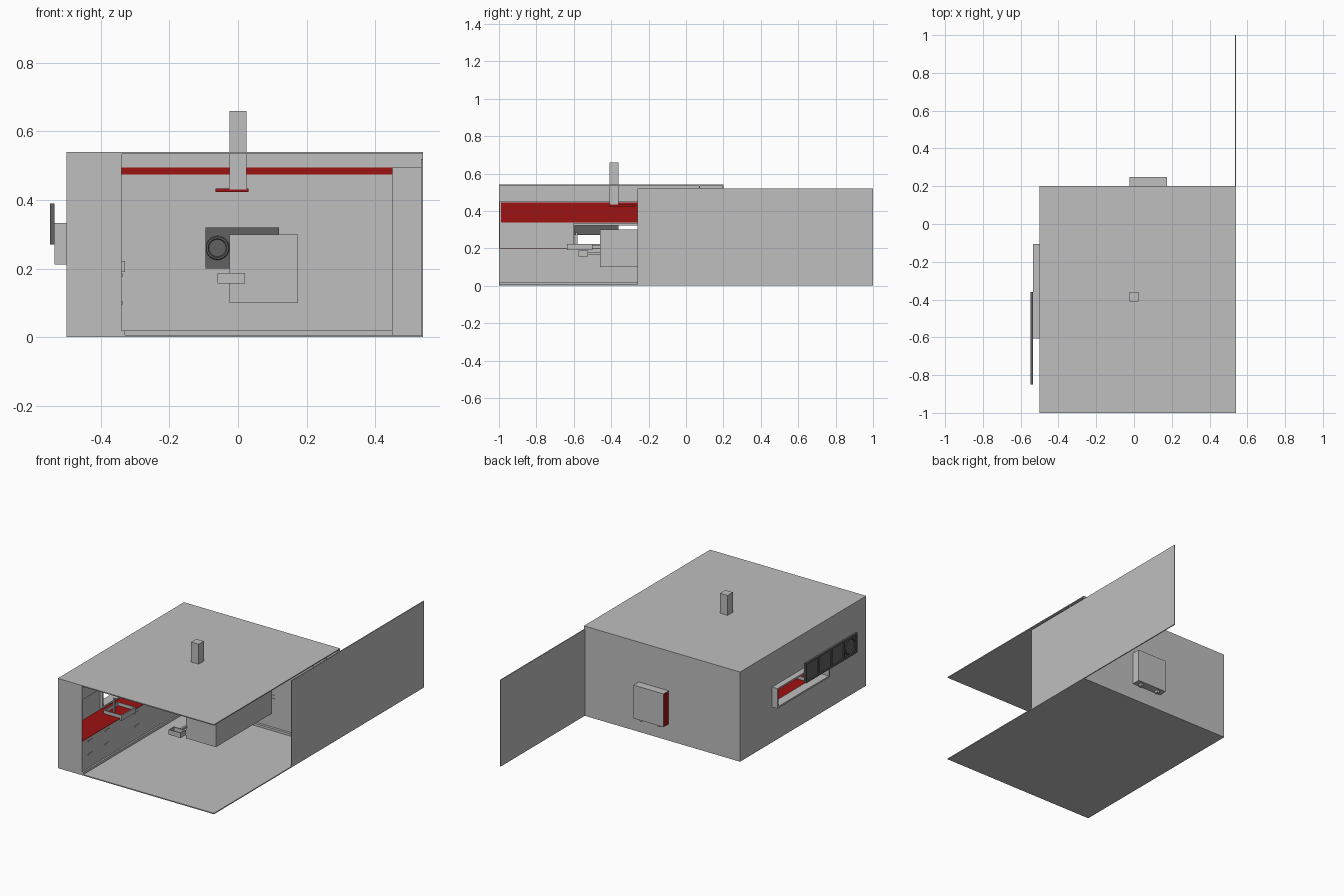
import bpy
from math import pi

cube = bpy.data.objects.get("Cube")
if cube:
    bpy.data.objects.remove(cube)


def material(name, r, g, b):
    m = bpy.data.materials.new(name)
    m.use_nodes = True
    m.diffuse_color = (r, g, b, 1)
    m.node_tree.nodes["Principled BSDF"].inputs["Base Color"].default_value = (r, g, b, 1)
    return m


GREY = material("light grey", 0.52, 0.52, 0.52)
DARK = material("dark grey", 0.12, 0.12, 0.12)
RED = material("deep red", 0.34, 0.006, 0.006)


def box(name, x, y, z, mat=GREY):
    """Box spanning the given (low, high) ranges."""
    bpy.ops.mesh.primitive_cube_add(size=1)
    ob = bpy.context.object
    ob.name = name
    for v in ob.data.vertices:
        v.co = [lo if c < 0 else hi for c, (lo, hi) in zip(v.co, (x, y, z))]
    ob.data.materials.append(mat)
    return ob


def ring(name, location, rotation, radius, mat):
    bpy.ops.mesh.primitive_torus_add(location=location, rotation=rotation, major_radius=radius,
                                     minor_radius=0.005, major_segments=20, minor_segments=6)
    bpy.context.object.name = name
    bpy.context.object.data.materials.append(mat)


def tray(name, x, y, z):
    """Open-topped tray with a floor and four rims."""
    t = 0.006
    box(name + "_floor", x, y, (z[0], z[0] + t))
    for i, (a, b) in enumerate(((x[0], x[0] + t), (x[1] - t, x[1]))):
        box(f"{name}_side_{i}", (a, b), y, z)
    for i, (a, b) in enumerate(((y[0], y[0] + t), (y[1] - t, y[1]))):
        box(f"{name}_end_{i}", x, (a, b), z)


# Thin outer shell: floor, roof, back, front strip and open sliding door
T = 0.006
X, Y = (-0.5, 0.54), (-1, 0.2)
box("floor", X, Y, (0, T))
box("roof", X, Y, (0.54 - T, 0.54))
box("back_wall", X, (0.2 - T, 0.2), (0, 0.54))
box("front_strip", (-0.5, -0.34), (-1, -1 + T), (0, 0.54))
box("sliding_door", (0.54 - T, 0.54), (-0.26, 1), (0, 0.52))

# Side wall pieces around the window opening
WX, WY, WZ = (-0.5, -0.5 + T), (-0.6, -0.11), (0.22, 0.33)
box("side_wall_below", WX, Y, (0, WZ[0]))
box("side_wall_above", WX, Y, (WZ[1], 0.54))
box("side_wall_fore", WX, (Y[0], WY[0]), WZ)
box("side_wall_aft", WX, (WY[1], Y[1]), WZ)

# Protruding window surround
FX = (-0.535, -0.48)
for n, z in (("sill", (0.212, 0.222)), ("head", (0.323, 0.333))):
    box("window_" + n, FX, (-0.605, -0.105), z)
for n, y in (("fore", (-0.605, -0.595)), ("aft", (-0.115, -0.105))):
    box("window_jamb_" + n, FX, y, (0.212, 0.333))

# Slid-open shutter with frame, dividers and a round port
box("shutter_plate", (-0.541, -0.535), (-0.85, -0.36), (0.27, 0.39), DARK)
for n, z in (("bottom", 0.27), ("top", 0.38)):
    box("shutter_rail_" + n, (-0.548, -0.541), (-0.85, -0.36), (z, z + 0.01), DARK)
for i in range(5):
    y = -0.85 + i * 0.12
    box(f"shutter_bar_{i}", (-0.548, -0.541), (y, y + 0.01), (0.27, 0.39), DARK)
ring("shutter_port", (-0.542, -0.785, 0.33), (0, pi / 2, 0), 0.045, DARK)

# Inner lining on the window side: low wall, red shelf, red upper panel, top lip
INNER = 0.07
box("inner_side_wall", (-0.346, -0.34), (-1, INNER), (0, 0.2))
box("red_shelf", (-0.494, -0.34), (-0.99, INNER), (0.197, 0.203), RED)
box("red_side_panel", (-0.494, -0.488), (-0.99, INNER), (0.337, 0.445), RED)
box("side_top_lip", (-0.346, -0.34), (-1, INNER), (0.45, 0.54))
box("side_skirting", (-0.34, -0.33), (-1, INNER), (0, 0.02))

# Inner lining at the back: wall, red strip, top lip, skirting
IX = (-0.34, 0.45)
box("inner_back_wall", IX, (INNER, INNER + T), (0, 0.475))
box("red_back_strip", IX, (INNER, INNER + T), (0.475, 0.495), RED)
box("back_top_lip", (-0.34, 0.54), (INNER, INNER + T), (0.495, 0.54))
box("back_skirting", IX, (INNER - 0.015, INNER), (0, 0.02))

# Shallow slots on the inner walls
slots = [(-0.27, 0.1), (-0.04, 0.1), (0.07, 0.1), (-0.14, 0.19), (-0.14, 0.21), (0.18, 0.19),
         (0.18, 0.21), (-0.04, 0.33), (0.07, 0.33), (0.27, 0.345), (0.39, 0.345)]
for x, z in slots:
    box("back_slot", (x - 0.019, x + 0.019), (INNER - 0.003, INNER), (z - 0.005, z + 0.005))
for x in (-0.31, -0.285, 0.32, 0.342):
    box("back_upright_slot", (x - 0.005, x + 0.005), (INNER - 0.003, INNER), (0.205, 0.245))
for y in (-0.92, -0.76, -0.48):
    for z in (0.1, 0.18):
        box("side_slot", (-0.34, -0.337), (y - 0.019, y + 0.019), (z - 0.005, z + 0.005))

# Duct running to the back wall, with dark vent beside it
box("duct", (-0.025, 0.175), (-0.46, INNER), (0.1, 0.3))
box("vent_panel", (-0.095, 0.12), (0.05, 0.06), (0.2, 0.32), DARK)
ring("vent_ring", (-0.06, 0.048, 0.26), (pi / 2, 0, 0), 0.03, DARK)

# Hood on the outside of the back wall, with one red end
hood = box("back_hood", (-0.025, 0.175), (0.2, 0.25), (0.1, 0.3))
hood.data.materials.append(RED)
for f in hood.data.polygons:
    if sum(hood.data.vertices[i].co.x for i in f.vertices) < 0:
        f.material_index = 1
for x in (0.01, 0.13):
    box("hood_foot", (x, x + 0.015), (0.215, 0.235), (0.085, 0.1))

# Roof periscope with red grip
box("periscope", (-0.025, 0.025), (-0.41, -0.36), (0.43, 0.66))
box("periscope_grip", (-0.065, 0.03), (-0.41, -0.27), (0.424, 0.434), RED)

# Trays and the post holding them
tray("side_tray", (-0.45, -0.33), (-0.635, -0.5), (0.19, 0.222))
tray("centre_tray", (-0.06, 0.02), (-0.575, -0.525), (0.157, 0.187))
box("tray_arm", (-0.03, -0.018), (-0.525, -0.46), (0.165, 0.177))
box("tray_post", (-0.42, -0.41), (-0.59, -0.58), (0.2, 0.285))
